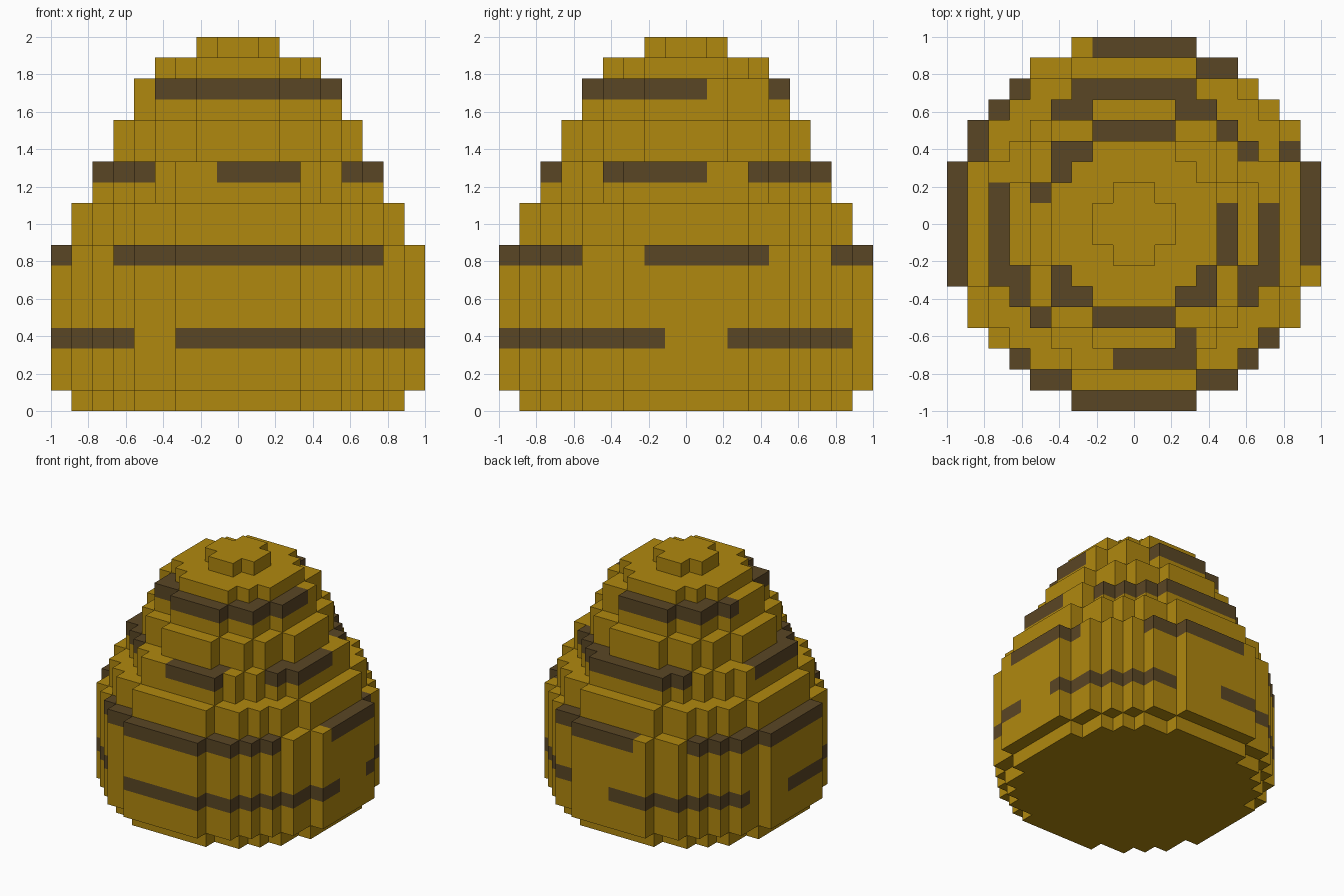
import bpy, bmesh, math
from mathutils import Vector

cube = bpy.data.objects.get("Cube")
if cube:
    bpy.data.objects.remove(cube, do_unlink=True)

UNIT = 1 / 9          # edge of one block
SIZE = 18             # blocks along each side


def make_material(name, color):
    mat = bpy.data.materials.new(name)
    mat.use_nodes = True
    mat.diffuse_color = color
    mat.node_tree.nodes["Principled BSDF"].inputs["Base Color"].default_value = color
    return mat


honey = make_material("honey yellow", (0.434, 0.246, 0.0045, 1))
brown = make_material("dark brown", (0.102, 0.061, 0.018, 1))

# Stacked round tiers: (radius, number of layers), bottom to top
TIERS = [(8, 1), (9, 7), (8, 2), (7, 2), (6, 2), (5, 2), (4, 1), (2, 1)]
RADII = [radius for radius, count in TIERS for _ in range(count)]

# Broken brown bands: layer -> arcs in degrees, counted from +x towards +y
BANDS = {
    3: [(13, 66), (91, 152), (173, 234), (246, 353)],
    7: [(54, 103), (126, 200), (225, 325), (347, 388)],
    11: [(30, 128), (163, 230), (262, 298), (322, 368)],
    15: [(63, 167), (207, 372)],
}


def solid(i, j, k):
    """True where a block fills the cell."""
    if not 0 <= k < SIZE:
        return False
    return math.hypot(i + 0.5, j + 0.5) < RADII[k]


def banded(i, j, k):
    """True where a block belongs to a brown band."""
    angle = math.degrees(math.atan2(j + 0.5, i + 0.5)) % 360
    return any(a < angle < b or a < angle + 360 < b for a, b in BANDS.get(k, []))


def add_face(bm, cell, axis, sign):
    """One outward-facing block side."""
    normal = Vector((0, 0, 0))
    normal[axis] = sign
    u = Vector((0, 0, 0))
    u[(axis + 1) % 3] = 1
    v = normal.cross(u)
    centre = Vector(cell) + Vector((0.5, 0.5, 0.5)) + normal / 2
    corners = [centre + (u * a + v * b) / 2
               for a, b in ((-1, -1), (1, -1), (1, 1), (-1, 1))]
    face = bm.faces.new([bm.verts.new(c * UNIT) for c in corners])
    face.material_index = int(banded(*cell))


# Stepped hive: only the exposed block sides
bm = bmesh.new()
half = SIZE // 2
for k in range(SIZE):
    for i in range(-half, half):
        for j in range(-half, half):
            if not solid(i, j, k):
                continue
            for axis in range(3):
                for sign in (-1, 1):
                    near = [i, j, k]
                    near[axis] += sign
                    if not solid(*near):
                        add_face(bm, (i, j, k), axis, sign)

# Merge flat areas of one colour into large faces
bmesh.ops.remove_doubles(bm, verts=bm.verts[:], dist=0.001)
bmesh.ops.dissolve_limit(bm, angle_limit=0.01, verts=bm.verts[:],
                         edges=bm.edges[:], delimit={'MATERIAL'})

mesh = bpy.data.meshes.new("stepped_hive")
bm.to_mesh(mesh)
bm.free()
mesh.materials.append(honey)
mesh.materials.append(brown)
hive = bpy.data.objects.new("stepped_hive", mesh)
bpy.context.collection.objects.link(hive)
